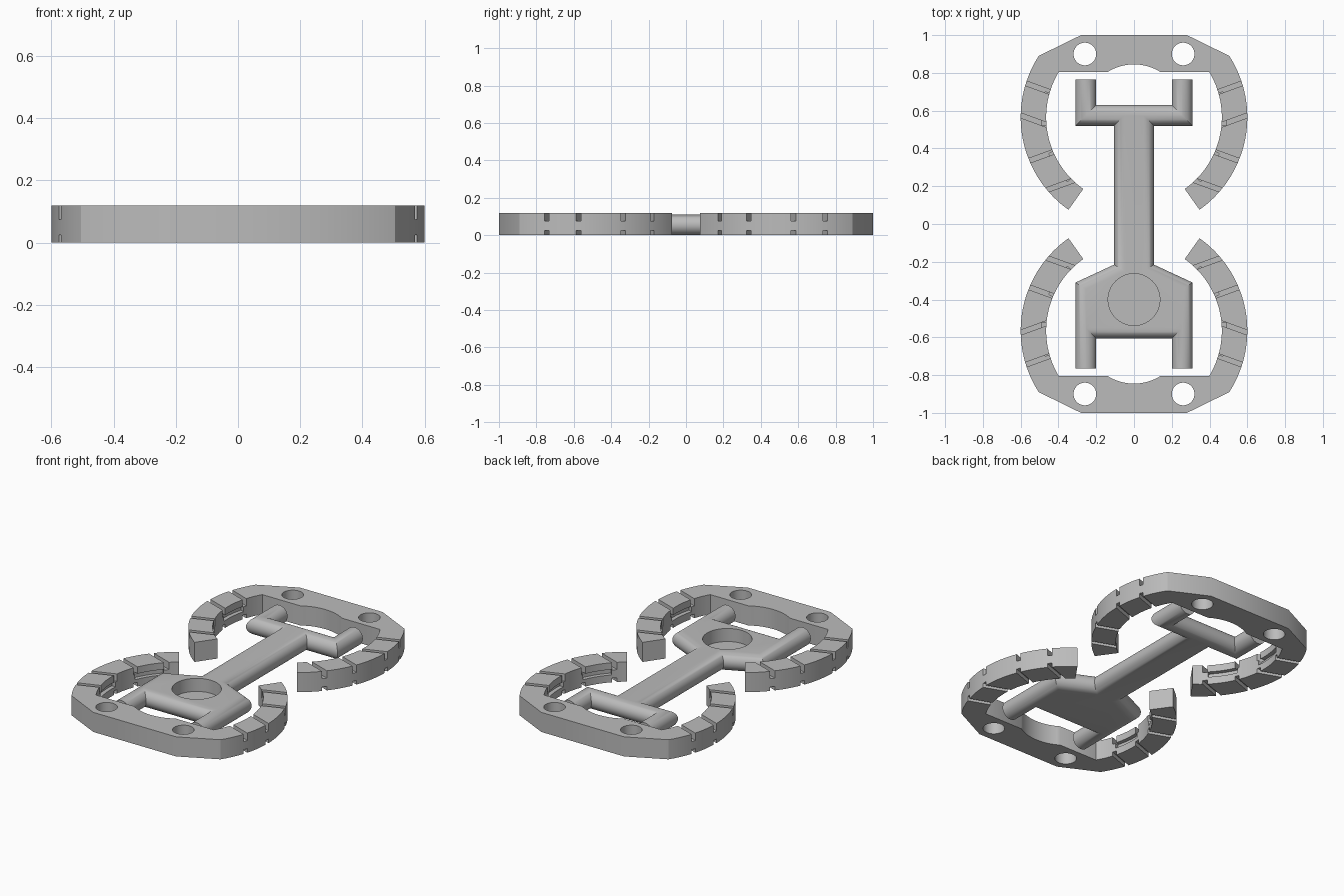
import bpy, bmesh
from math import sin, cos, pi, radians, sqrt, atan2
from mathutils import Vector

if "Cube" in bpy.data.objects:
    bpy.data.objects.remove(bpy.data.objects["Cube"], do_unlink=True)

GREY = (0.5, 0.5, 0.5, 1.0)
grey = bpy.data.materials.new("plain grey")
grey.use_nodes = True
grey.diffuse_color = GREY
grey.node_tree.nodes["Principled BSDF"].inputs["Base Color"].default_value = GREY

HEIGHT = 0.12
ARC_Y, OUTER, INNER = 0.565, 0.6, 0.465


def loft(bm, layers):
    """Join equal-length loops of 3D points and cap both ends."""
    rows = [[bm.verts.new(p) for p in layer] for layer in layers]
    n = len(rows[0])
    for a, b in zip(rows, rows[1:]):
        for i in range(n):
            j = (i + 1) % n
            bm.faces.new((a[i], a[j], b[j], b[i]))
    bm.faces.new(rows[0][::-1])
    bm.faces.new(rows[-1])


def prism(bm, outline, z0, z1):
    loft(bm, [[(x, y, z) for x, y in outline] for z in (z0, z1)])


def make(name, bm):
    bmesh.ops.recalc_face_normals(bm, faces=bm.faces)
    mesh = bpy.data.meshes.new(name)
    bm.to_mesh(mesh)
    bm.free()
    obj = bpy.data.objects.new(name, mesh)
    bpy.context.collection.objects.link(obj)
    mesh.materials.append(grey)
    return obj


def cut(obj, cutter_bm):
    """Subtract a cutter and bake the result."""
    cutter = make("cutter", cutter_bm)
    cutter.hide_render = True
    mod = obj.modifiers.new("cut", "BOOLEAN")
    mod.operation, mod.solver, mod.object = "DIFFERENCE", "EXACT", cutter
    select(obj)
    bpy.ops.object.modifier_apply(modifier=mod.name)
    bpy.data.objects.remove(cutter, do_unlink=True)


def select(obj):
    bpy.ops.object.select_all(action="DESELECT")
    obj.select_set(True)
    bpy.context.view_layer.objects.active = obj


def smooth(obj):
    select(obj)
    bpy.ops.object.shade_smooth_by_angle(angle=radians(30))


def arc(cx, cy, r, a0, a1, n):
    return [(cx + r * cos(a0 + (a1 - a0) * i / n),
             cy + r * sin(a0 + (a1 - a0) * i / n)) for i in range(n + 1)]


def circle(cx, cy, r, n=48):
    return arc(cx, cy, r, 0, 2 * pi, n)[:-1]


def mirrored(half):
    return half + [(-x, y) for x, y in reversed(half)]


def build_clamp(name, side):
    # Open ring with a flat bridge across its closed end
    tip = radians(-54.7)
    half = arc(0, ARC_Y, INNER, radians(31), tip, 30)
    half += arc(0, ARC_Y, OUTER, tip, radians(32.8), 36)
    half.append((0.28, 1.0))
    relief = arc(0, 0.58, 0.265, radians(122), radians(58), 16)
    outline = half + [(-x, y) for x, y in reversed(half)] + relief
    bm = bmesh.new()
    prism(bm, [(x, y * side) for x, y in outline], 0, HEIGHT)
    clamp = make(name, bm)

    # Bolt holes
    holes = bmesh.new()
    for sx in (-1, 1):
        prism(holes, circle(sx * 0.26, side * 0.9, 0.06), -0.1, 0.3)
    cut(clamp, holes)

    # Tie grooves across the top and underside of each arm
    grooves = bmesh.new()
    for y, tilt in ((0.745, 1), (0.575, 1), (0.335, -1), (0.18, -1)):
        d = Vector((cos(radians(20)), tilt * sin(radians(20))))
        w = Vector((-d.y, d.x)) * 0.0125
        end = Vector((sqrt(OUTER ** 2 - (y - ARC_Y) ** 2), y))
        a, b = end + d * 0.08, end - d * 0.22
        box = [a + w, b + w, b - w, a - w]
        for sx in (-1, 1):
            pts = [(sx * p.x, side * p.y) for p in box]
            prism(grooves, pts, 0.075, 0.2)
            prism(grooves, pts, -0.1, 0.025)
    cut(clamp, grooves)

    # Tie channels in the inner wall, joining neighbouring grooves
    channels = bmesh.new()
    for a0, a1 in ((-5, 16), (-44, -23)):
        a0, a1 = radians(a0), radians(a1)
        sector = arc(0, ARC_Y, 0.44, a0, a1, 10) + arc(0, ARC_Y, 0.49, a1, a0, 10)
        for sx in (-1, 1):
            prism(channels, [(sx * x, side * y) for x, y in sector], 0.045, 0.078)
    cut(clamp, channels)
    smooth(clamp)


def inset(outline, d):
    """Mitred inset that leaves the flat prong ends in place."""
    n = len(outline)
    pts = [Vector(p) for p in outline]
    lines = []
    for i in range(n):
        a, b = pts[i], pts[(i + 1) % n]
        t = (b - a).normalized()
        normal = Vector((-t.y, t.x))
        flat_end = abs(a.y) > 0.76 and abs(b.y) > 0.76
        lines.append((a + normal * (0 if flat_end else d), t))
    result = []
    for i in range(n):
        (p, t), (q, u) = lines[i - 1], lines[i]
        s = (q - p).cross(u) / t.cross(u)
        result.append(p + t * s)
    return result


def build_link():
    # Rounded shaft, crossbar, body and prongs as one outline
    half = [(0.2, -0.605), (0.2, -0.765), (0.31, -0.765), (0.31, -0.31),
            (0.105, -0.215), (0.105, 0.52), (0.31, 0.52), (0.31, 0.765),
            (0.2, 0.765), (0.2, 0.63)]
    outline = mirrored(half)
    r, steps = 0.055, 16
    layers = []
    for i in range(steps + 1):
        t = -pi / 2 + pi * i / steps
        d = min(r * (1 - cos(t)), r * 0.985)
        layers.append([(p.x, p.y, r + r * sin(t)) for p in inset(outline, d)])
    bm = bmesh.new()
    loft(bm, layers)
    link = make("centre_link", bm)

    # Round blind pocket in the body
    pocket = bmesh.new()
    prism(pocket, circle(0, -0.4, 0.137, 64), 0.03, 0.2)
    cut(link, pocket)
    smooth(link)


build_clamp("back_clamp", 1)
build_clamp("front_clamp", -1)
build_link()
